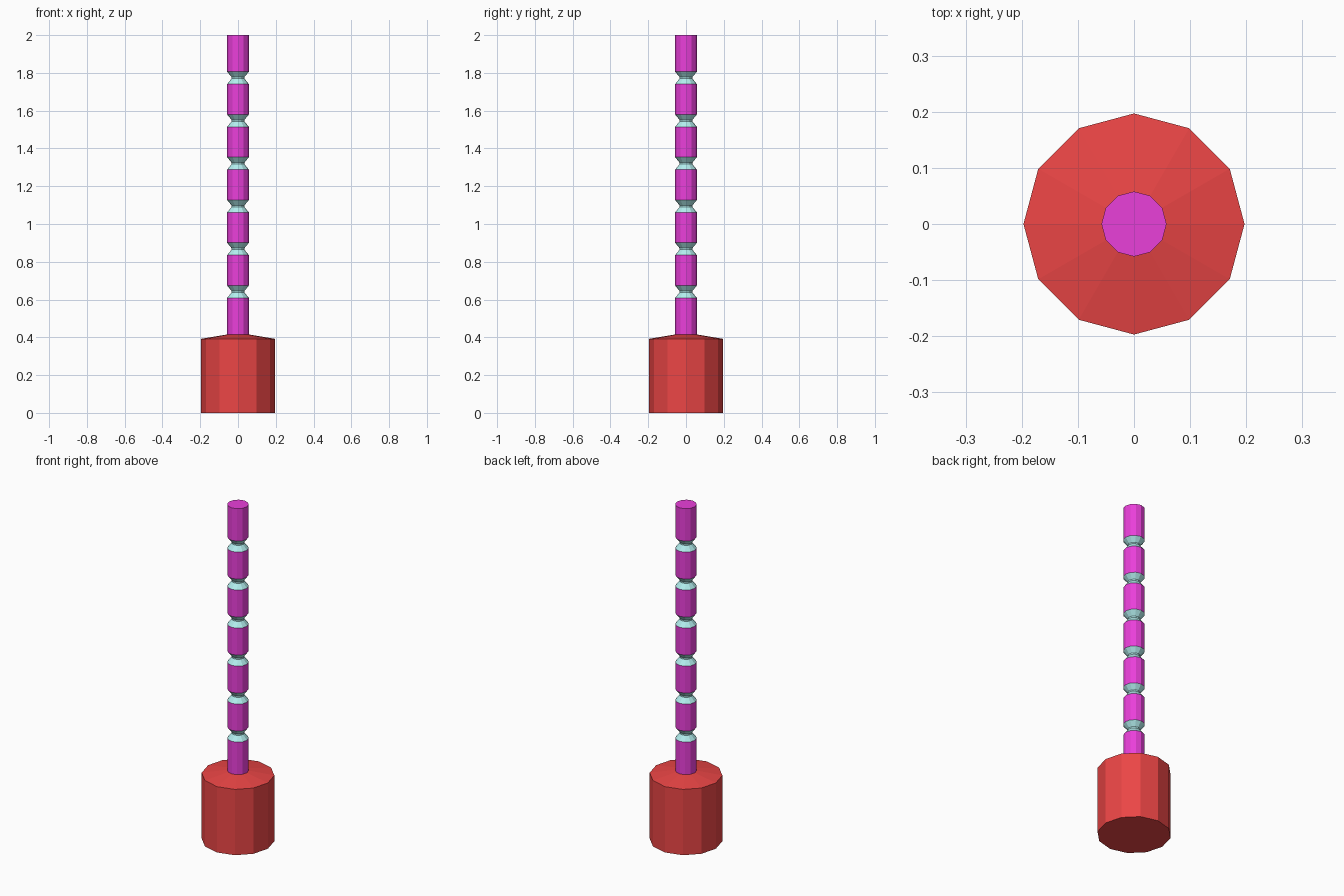
import bpy, bmesh
from math import cos, sin, pi

if "Cube" in bpy.data.objects:
    bpy.data.objects.remove(bpy.data.objects["Cube"])

SIDES = 12
BASE_R, BASE_H = 0.197, 0.392
ROD_R, NECK_R = 0.058, 0.034
ROD_BOTTOM, TOP, SECTIONS = 0.415, 2.0, 7
STEP = (TOP - ROD_BOTTOM) / SECTIONS
BEVEL, NECK_HALF = 0.033, 0.004


def material(name, color):
    mat = bpy.data.materials.new(name)
    mat.diffuse_color = (*color, 1)
    mat.use_nodes = True
    mat.node_tree.nodes["Principled BSDF"].inputs["Base Color"].default_value = mat.diffuse_color
    return mat


def lathe(name, profile, mat, cap_bottom=False, cap_top=False):
    """Revolve (radius, z) points into a 12-sided flat-faced shell."""
    bm = bmesh.new()
    rings = [[bm.verts.new((r * cos(2 * pi * i / SIDES), r * sin(2 * pi * i / SIDES), z))
              for i in range(SIDES)] for r, z in profile]
    for low, high in zip(rings, rings[1:]):
        for i in range(SIDES):
            j = (i + 1) % SIDES
            bm.faces.new((low[i], low[j], high[j], high[i]))
    if cap_bottom:
        bm.faces.new(rings[0][::-1])
    if cap_top:
        bm.faces.new(rings[-1])
    mesh = bpy.data.meshes.new(name)
    bm.to_mesh(mesh)
    bm.free()
    mesh.materials.append(mat)
    obj = bpy.data.objects.new(name, mesh)
    bpy.context.collection.objects.link(obj)
    return obj


red = material("red", (0.83, 0.06, 0.06))
magenta = material("magenta", (0.82, 0.05, 0.70))
cyan = material("cyan", (0.45, 0.86, 0.86))

# Heavy base with a shallow sloping shoulder up to the rod
lathe("base", [(BASE_R, 0), (BASE_R, BASE_H), (ROD_R, ROD_BOTTOM)], red, cap_bottom=True)

# Rod sections, separated by pinched necks
for k in range(SECTIONS):
    last = k == SECTIONS - 1
    z0 = ROD_BOTTOM + k * STEP + (BEVEL if k else 0)
    z1 = ROD_BOTTOM + (k + 1) * STEP - (0 if last else BEVEL)
    lathe(f"rod_section_{k + 1}", [(ROD_R, z0), (ROD_R, z1)], magenta, cap_top=last)
    if not last:
        c = z1 + BEVEL
        lathe(f"neck_{k + 1}", [(ROD_R, z1), (NECK_R, c - NECK_HALF),
                                (NECK_R, c + NECK_HALF), (ROD_R, c + BEVEL)], cyan)
